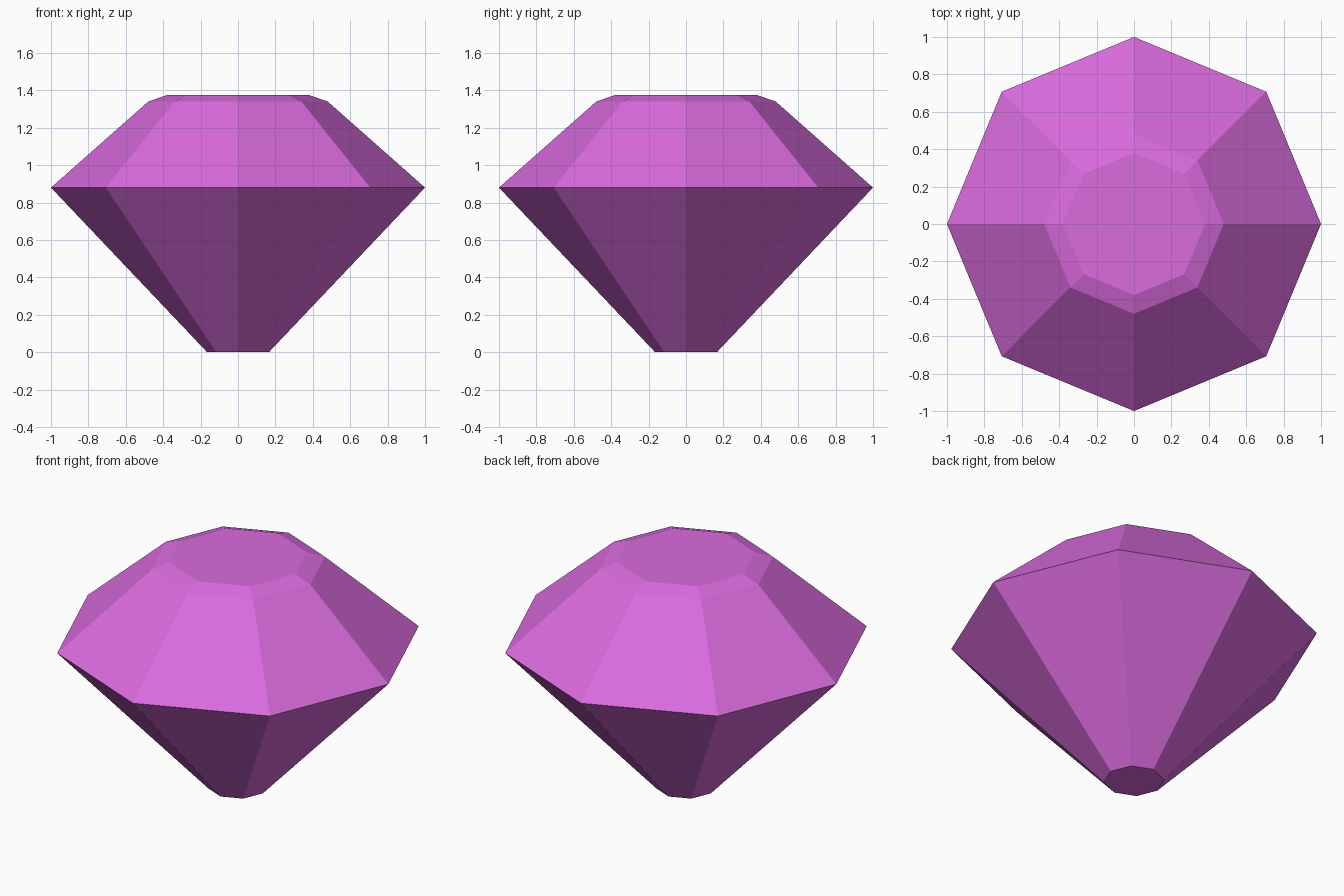
import bpy, bmesh, math
from mathutils import Vector

if "Cube" in bpy.data.objects:
    bpy.data.objects.remove(bpy.data.objects["Cube"])

purple = bpy.data.materials.new("gem purple")
purple.diffuse_color = (0.70, 0.147, 0.73, 1)
purple.use_nodes = True
purple.node_tree.nodes["Principled BSDF"].inputs["Base Color"].default_value = purple.diffuse_color

# Eight-sided gem outline: (radius, height) from the small base to the table
PROFILE = [(0.165, 0.0), (1.0, 0.88), (0.48, 1.34), (0.38, 1.375)]
SIDES = 8

# Centres of the fractured chunks: crown, girdle and lower point
SITES = [Vector(p) for p in [
    (-0.45, 0.30, 1.10), (0.30, 0.10, 1.20), (-0.05, -0.28, 1.20),
    (-0.25, -0.55, 1.00), (0.35, -0.40, 1.10), (0.30, 0.65, 0.95),
    (0.75, 0.05, 0.85), (-0.65, -0.35, 0.75), (0.03, -0.55, 0.65),
    (0.55, -0.50, 0.65), (-0.50, 0.50, 0.65), (0.20, 0.45, 0.55),
    (0.0, 0.0, 0.20)]]


def gem_mesh():
    bm = bmesh.new()
    rings = [[bm.verts.new((r * math.cos(math.tau * i / SIDES),
                            r * math.sin(math.tau * i / SIDES), z))
              for i in range(SIDES)] for r, z in PROFILE]
    for low, high in zip(rings, rings[1:]):
        for i in range(SIDES):
            j = (i + 1) % SIDES
            bm.faces.new((low[i], low[j], high[j], high[i]))
    bm.faces.new(rings[0][::-1])
    bm.faces.new(rings[-1])
    return bm


# Each chunk is the gem trimmed halfway towards every other centre
for n, site in enumerate(SITES):
    bm = gem_mesh()
    for other in SITES:
        if other is site:
            continue
        cut = bmesh.ops.bisect_plane(
            bm, geom=bm.verts[:] + bm.edges[:] + bm.faces[:], dist=1e-6,
            plane_co=(site + other) / 2, plane_no=other - site, clear_outer=True)
        rim = [e for e in bm.edges if e.is_boundary]
        if len(rim) > 2:
            bmesh.ops.holes_fill(bm, edges=rim, sides=0)
    bmesh.ops.recalc_face_normals(bm, faces=bm.faces[:])
    mesh = bpy.data.meshes.new(f"gem_chunk_{n + 1}")
    bm.to_mesh(mesh)
    bm.free()
    mesh.materials.append(purple)
    bpy.context.collection.objects.link(bpy.data.objects.new(mesh.name, mesh))
